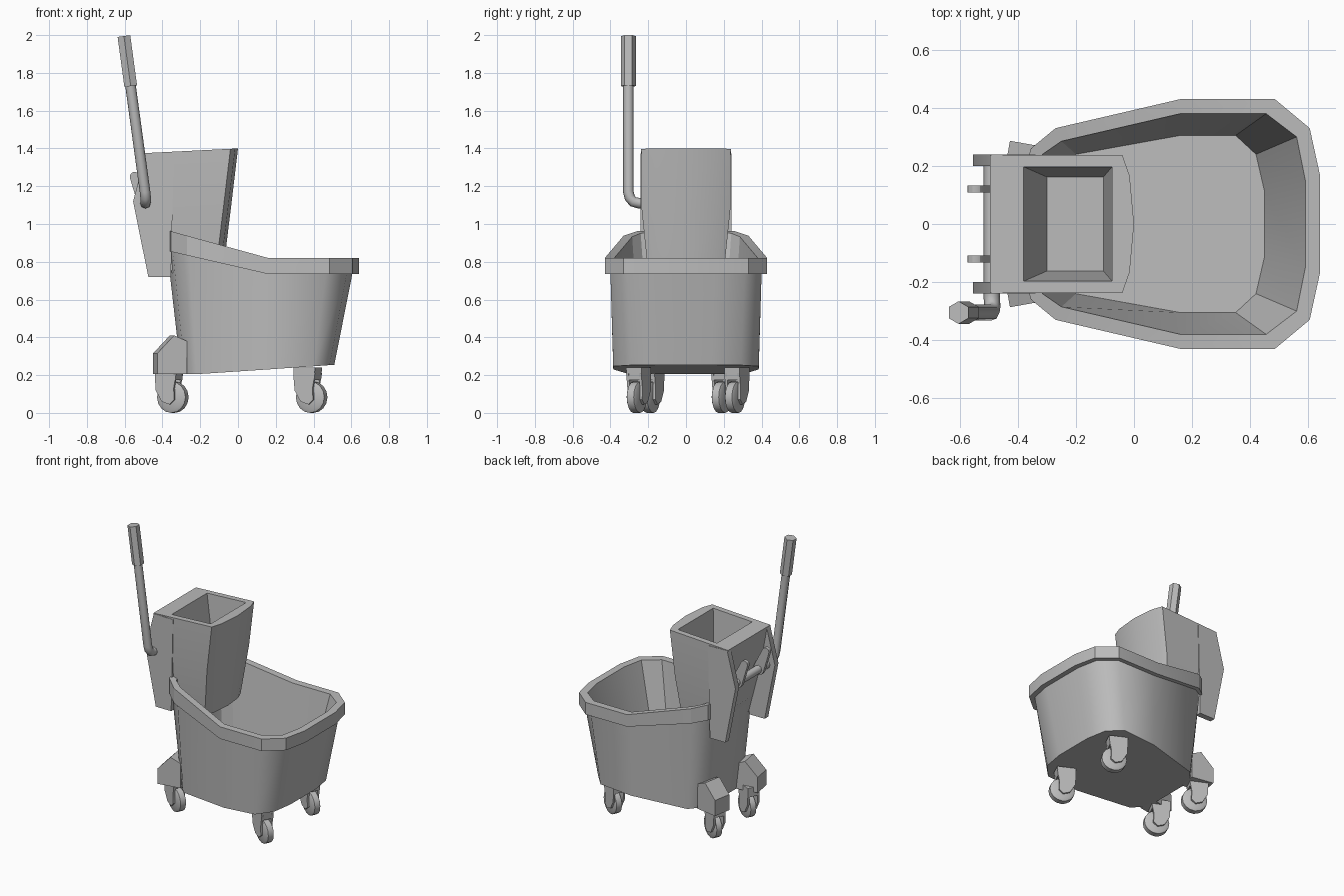
import bpy, bmesh
from math import radians, sin, cos, pi
from mathutils import Matrix, Vector

cube = bpy.data.objects.get("Cube")
if cube:
    bpy.data.objects.remove(cube, do_unlink=True)

grey = bpy.data.materials.new("plain_grey")
grey.use_nodes = True
grey.diffuse_color = (0.5, 0.5, 0.5, 1)
grey.node_tree.nodes["Principled BSDF"].inputs["Base Color"].default_value = (0.5, 0.5, 0.5, 1)


def finish(obj, angle=30):
    """Give the object its material and angle-limited smooth shading."""
    obj.data.materials.clear()
    obj.data.materials.append(grey)
    bpy.ops.object.select_all(action="DESELECT")
    obj.select_set(True)
    bpy.context.view_layer.objects.active = obj
    bpy.ops.object.shade_smooth_by_angle(angle=radians(angle))
    return obj


def from_bmesh(name, bm, angle=30):
    mesh = bpy.data.meshes.new(name)
    bm.to_mesh(mesh)
    bm.free()
    obj = bpy.data.objects.new(name, mesh)
    bpy.context.collection.objects.link(obj)
    return finish(obj, angle)


def ring(half, height):
    """Mirror a half outline across y = 0 and lift it with height(x)."""
    full = half + [(x, -y) for x, y in reversed(half) if y > 0]
    return [(x, y, height(x)) for x, y in full]


def loft(name, rings, cap_start, cap_end, angle=30):
    bm = bmesh.new()
    rows = [[bm.verts.new(p) for p in r] for r in rings]
    for a, b in zip(rows, rows[1:]):
        n = len(a)
        for i in range(n):
            j = (i + 1) % n
            bm.faces.new((a[i], a[j], b[j], b[i]))
    if cap_start:
        bm.faces.new(rows[0][::-1])
    if cap_end:
        bm.faces.new(rows[-1])
    return from_bmesh(name, bm, angle)


def prism(name, profile, y0, y1, matrix=Matrix(), angle=30):
    """Extrude an x-z profile along y."""
    bm = bmesh.new()
    face = bm.faces.new([bm.verts.new((x, y0, z)) for x, z in profile])
    new = bmesh.ops.extrude_face_region(bm, geom=[face])["geom"]
    bmesh.ops.translate(bm, vec=(0, y1 - y0, 0),
                        verts=[v for v in new if isinstance(v, bmesh.types.BMVert)])
    bmesh.ops.recalc_face_normals(bm, faces=bm.faces)
    bm.transform(matrix)
    return from_bmesh(name, bm, angle)


def tube(name, points, radius, resolution=2):
    curve = bpy.data.curves.new(name, "CURVE")
    curve.dimensions = "3D"
    curve.bevel_depth = radius
    curve.bevel_resolution = resolution
    curve.use_fill_caps = True
    spline = curve.splines.new("POLY")
    spline.points.add(len(points) - 1)
    for p, co in zip(spline.points, points):
        p.co = (*co, 1)
    obj = bpy.data.objects.new(name, curve)
    bpy.context.collection.objects.link(obj)
    bpy.ops.object.select_all(action="DESELECT")
    obj.select_set(True)
    bpy.context.view_layer.objects.active = obj
    bpy.ops.object.convert(target="MESH")
    return finish(bpy.context.object, 50)


# Bucket: tapered shell with an overhanging rim that rises to the rear
def rise(base, slope):
    return lambda x: base + max(0, 0.16 - x) * slope


def bottom(x):
    return 0.205 + max(0, x + 0.2) * 0.07


rim_outer = [(0.64, 0.17), (0.605, 0.33), (0.485, 0.43), (0.16, 0.43),
             (-0.27, 0.33), (-0.355, 0.26), (-0.385, 0.15)]
rim_inner = [(0.59, 0.15), (0.56, 0.3), (0.455, 0.38), (0.16, 0.38),
             (-0.25, 0.285), (-0.315, 0.24), (-0.345, 0.14)]
body_top = [(0.605, 0.16), (0.575, 0.31), (0.465, 0.4), (0.16, 0.4),
            (-0.26, 0.305), (-0.345, 0.245), (-0.375, 0.14)]
body_base = [(0.51, 0.14), (0.485, 0.29), (0.4, 0.385), (0.16, 0.385),
             (-0.22, 0.3), (-0.28, 0.23), (-0.3, 0.13)]
floor = [(0.45, 0.11), (0.42, 0.24), (0.35, 0.305), (0.16, 0.305),
         (-0.2, 0.24), (-0.25, 0.19), (-0.27, 0.11)]
under_rim = ring(body_top, rise(0.735, 0.23))
loft("bucket_shell", [ring(body_base, bottom), under_rim], True, False, 60)
loft("bucket_rim_and_inside",
     [under_rim, ring(rim_outer, rise(0.735, 0.23)), ring(rim_outer, rise(0.82, 0.275)),
      ring(rim_inner, rise(0.82, 0.275)), ring(floor, lambda x: bottom(x) + 0.04)],
     False, True, 20)


# Wringer: tapered box with a bowed front and a funnel opening
def wringer_ring(front, back, width, height):
    half = [(front, 0), (front - 0.015, width * 0.7), (front - 0.04, width), (back, width)]
    return ring(half, height)


def wringer_top(x):
    return 1.4 + 0.05 * x


def hole_ring(front, back, width, height):
    return ring([(front, 0), (front, width / 2), (front, width), (back, width)], height)


loft("wringer_box",
     [wringer_ring(-0.08, -0.35, 0.2, lambda x: 0.74),
      wringer_ring(-0.038, -0.44, 0.235, lambda x: 1.08),
      wringer_ring(0, -0.495, 0.237, wringer_top),
      hole_ring(-0.075, -0.38, 0.197, wringer_top),
      hole_ring(-0.105, -0.3, 0.162, lambda x: 0.95)], True, True, 20)

panel = [(-0.49, 1.373), (-0.555, 1.12), (-0.475, 0.72), (-0.355, 0.72), (-0.34, 1.37)]
for side, label in ((1, "left"), (-1, "right")):
    prism(label + "_wringer_panel", panel, side * 0.2, side * 0.24)


# Lever, grip and linkage
tube("lever_rod", [(-0.49, 0.22, 1.11), (-0.49, -0.25, 1.11), (-0.488, -0.28, 1.118),
                   (-0.489, -0.298, 1.14), (-0.492, -0.305, 1.17), (-0.57, -0.305, 1.74)], 0.028)
tube("lever_grip", [(-0.568, -0.305, 1.73), (-0.604, -0.305, 1.995)], 0.039, 1)


def capsule(a, b, ra, rb, steps=6):
    """Rounded link outline in x-z from a to b."""
    a, b = Vector(a), Vector(b)
    d = (b - a).normalized()
    n = Vector((-d.y, d.x))
    pts = []
    for c, r, s in ((b, rb, 1), (a, ra, -1)):
        for i in range(steps + 1):
            t = pi * i / steps
            pts.append(c + s * r * (n * cos(t) + d * sin(t)))
    return [tuple(p) for p in pts]


for side in (1, -1):
    prism("linkage_arm", capsule((-0.49, 1.11), (-0.547, 1.25), 0.04, 0.026),
          side * 0.12 - 0.012, side * 0.12 + 0.012)

# Rear caster housings
housing = [(-0.1, 0.205), (-0.1, 0.315), (-0.01, 0.41), (0.06, 0.38), (0.06, 0.205)]
for side, label in ((1, "left"), (-1, "right")):
    place = Matrix.Translation((-0.34, side * 0.205, 0)) @ Matrix.Rotation(-side * radians(10), 4, "Z")
    prism(label + "_caster_housing", housing, -0.065, 0.065, place)


# Casters: wheel, hub, forked cheeks and top plate, all swivelled alike
def caster(label, x, y):
    place = Matrix.Translation((x, y, 0)) @ Matrix.Rotation(radians(-25), 4, "Z")
    circle = [(cos(2 * pi * i / 16), sin(2 * pi * i / 16)) for i in range(16)]
    bm = bmesh.new()
    profile = ((-0.028, 0.068), (-0.02, 0.083), (0.02, 0.083), (0.028, 0.068))
    rows = [[bm.verts.new((r * c, w, 0.083 + r * s)) for c, s in circle] for w, r in profile]
    for a, b in zip(rows, rows[1:]):
        for i in range(16):
            j = (i + 1) % 16
            bm.faces.new((a[i], a[j], b[j], b[i]))
    bm.faces.new(rows[0])
    bm.faces.new(rows[-1])
    bmesh.ops.recalc_face_normals(bm, faces=bm.faces)
    bm.transform(place)
    from_bmesh(label + "_wheel", bm, 50)
    cheek = [(-0.085, 0.21), (-0.08, 0.12), (-0.045, 0.06), (0, 0.045),
             (0.028, 0.07), (0.025, 0.13), (0.04, 0.21)]
    for s in (1, -1):
        prism(label + "_fork_cheek", cheek, s * 0.03, s * 0.044, place)
    prism(label + "_fork_top", [(-0.085, 0.175), (0.035, 0.175), (0.04, 0.24), (-0.085, 0.24)],
          -0.044, 0.044, place)


for side, label in ((1, "left"), (-1, "right")):
    caster("front_" + label, 0.39, side * 0.26)
    caster("rear_" + label, -0.345, side * 0.19)
